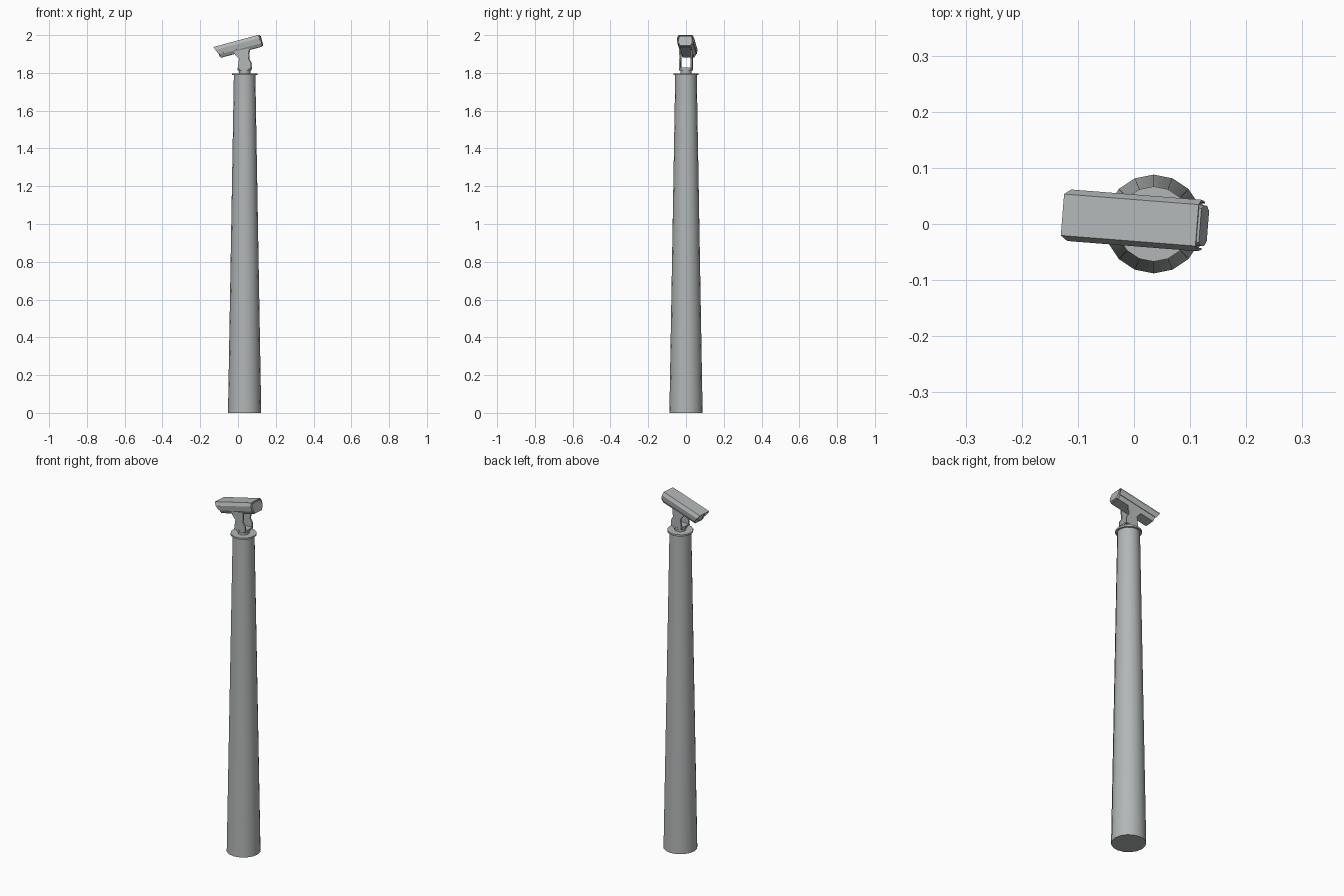
import bpy, bmesh, math
from mathutils import Matrix, Vector

if "Cube" in bpy.data.objects:
    bpy.data.objects.remove(bpy.data.objects["Cube"])

grey = bpy.data.materials.new("painted grey metal")
grey.diffuse_color = (0.45, 0.47, 0.47, 1)
grey.use_nodes = True
grey.node_tree.nodes["Principled BSDF"].inputs["Base Color"].default_value = grey.diffuse_color
CX = 0.035                      # pole axis
TILT, YAW = math.radians(-15), math.radians(-4.5)


def finish(name, bm, matrix=None, smooth=False):
    bmesh.ops.recalc_face_normals(bm, faces=bm.faces)
    if matrix:
        bm.transform(matrix)
    me = bpy.data.meshes.new(name)
    bm.to_mesh(me)
    bm.free()
    me.materials.append(grey)
    ob = bpy.data.objects.new(name, me)
    bpy.context.collection.objects.link(ob)
    if smooth:
        bpy.ops.object.select_all(action='DESELECT')
        ob.select_set(True)
        bpy.context.view_layer.objects.active = ob
        bpy.ops.object.shade_smooth_by_angle(angle=math.radians(30))
    return ob


def cone(name, r1, r2, z0, z1, sides=16):
    bm = bmesh.new()
    bmesh.ops.create_cone(bm, cap_ends=True, segments=sides, radius1=r1, radius2=r2, depth=z1 - z0)
    return finish(name, bm, Matrix.Translation((CX, 0, (z0 + z1) / 2)), True)


def loft(name, start, end, matrix):
    """Solid between two matching outlines."""
    bm = bmesh.new()
    a = [bm.verts.new(p) for p in start]
    b = [bm.verts.new(p) for p in end]
    n = len(a)
    bm.faces.new(a)
    bm.faces.new(b[::-1])
    for i in range(n):
        j = (i + 1) % n
        bm.faces.new((a[i], b[i], b[j], a[j]))
    return finish(name, bm, matrix)


# Pole, flange and swivel neck
cone("pole", 0.088, 0.057, 0, 1.788)
cone("flange", 0.067, 0.067, 1.788, 1.798)
cone("swivel_neck", 0.03, 0.03, 1.798, 1.812)
cone("swivel_disc", 0.037, 0.037, 1.812, 1.822)

# Bracket: two shaped cheek plates on a base plate
turn = Matrix.Translation((CX, 0, 0)) @ Matrix.Rotation(YAW, 4, 'Z')
cheek = [(-0.035, 1.82), (0.036, 1.82), (0.036, 1.852), (0.022, 1.875),
         (0.026, 1.93), (-0.052, 1.915), (-0.048, 1.897), (-0.027, 1.875)]
for side, y in (("left", 0.026), ("right", -0.034)):
    loft("bracket_cheek_" + side, [(x, y, z) for x, z in cheek],
         [(x, y + 0.008, z) for x, z in cheek], turn)
base = [(-0.035, 1.82), (0.036, 1.82), (0.036, 1.828), (-0.035, 1.828)]
loft("bracket_base", [(x, -0.03, z) for x, z in base], [(x, 0.03, z) for x, z in base], turn)

# Camera frame: origin at the upper front edge, x runs to the rear
cam = (Matrix.Translation((-0.1275, 0.0165, 1.937))
       @ Matrix.Rotation(YAW, 4, 'Z') @ Matrix.Rotation(TILT, 4, 'Y'))

# Six-sided camera housing with a stepped-in rear cap
body = [(-0.034, -0.004), (0.034, -0.004), (0.040, -0.022),
        (0.040, -0.046), (0.030, -0.064), (-0.030, -0.064), (-0.040, -0.046), (-0.040, -0.022)]
loft("camera_housing", [(0.022, y, z) for y, z in body], [(0.243, y, z) for y, z in body], cam)
loft("rear_cap", [(0.243, y * 0.92, z * 0.92 - 0.003) for y, z in body],
     [(0.253, y * 0.9, z * 0.9 - 0.003) for y, z in body], cam)

# Sun hood: folded sheet, front edge raked back toward the bottom
outer = [(-0.043, -0.043), (-0.046, -0.018), (-0.037, 0), (0.037, 0), (0.046, -0.018), (0.043, -0.043)]
inner = [(-0.040, -0.043), (-0.042, -0.019), (-0.035, -0.004), (0.035, -0.004), (0.042, -0.019), (0.040, -0.043)]
hood = outer + inner[::-1]
loft("sun_hood", [(-z * 0.42, y, z) for y, z in hood], [(0.249, y, z) for y, z in hood], cam)

# Round lens window in the front of the housing
bm = bmesh.new()
bmesh.ops.create_cone(bm, cap_ends=True, segments=12, radius1=0.022, radius2=0.022, depth=0.006)
finish("lens_window", bm, cam @ Matrix.Translation((0.02, 0, -0.035)) @ Matrix.Rotation(math.pi / 2, 4, 'Y'))
